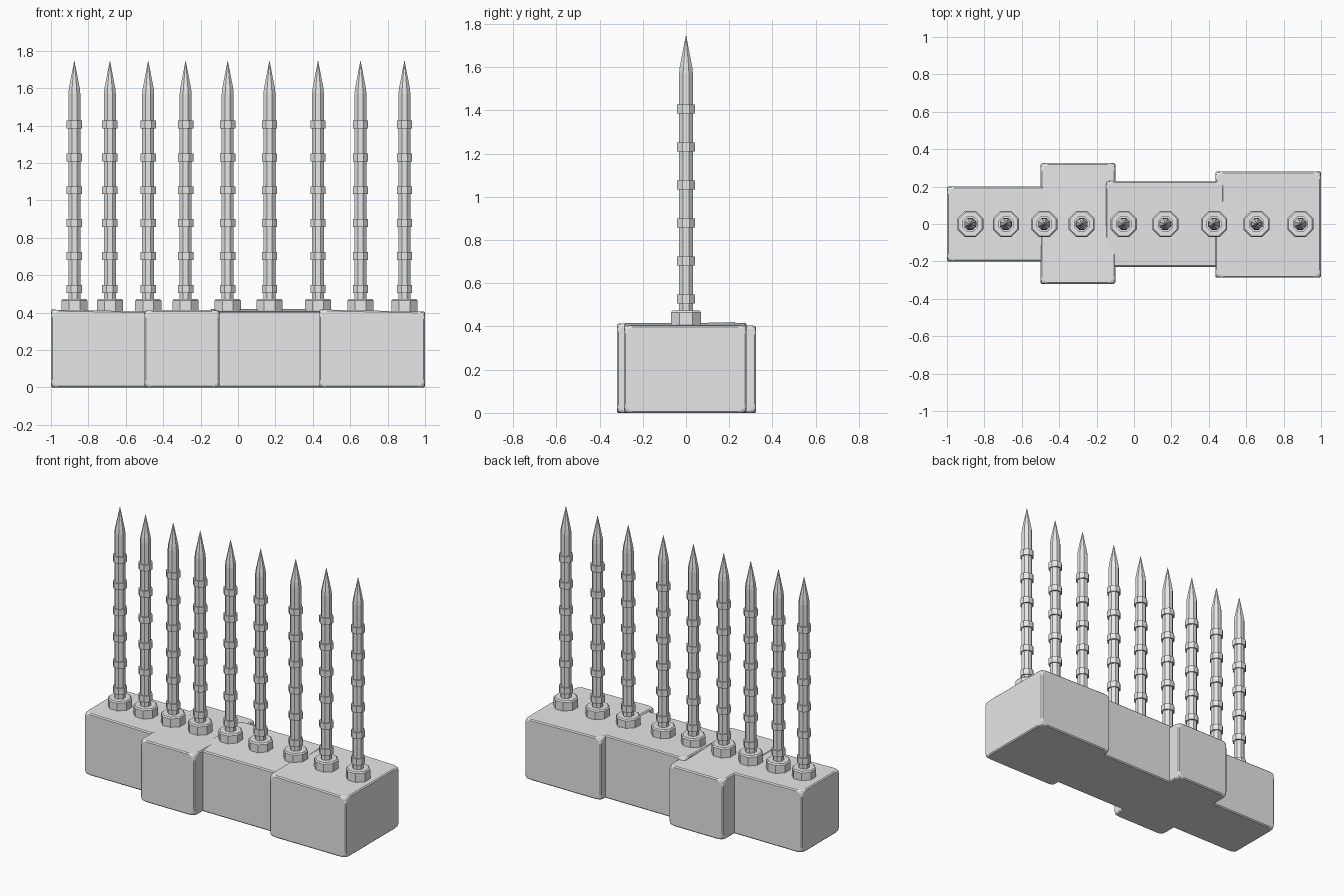
import bpy, bmesh, math

cube = bpy.data.objects.get("Cube")
if cube:
    bpy.data.objects.remove(cube, do_unlink=True)

grey = bpy.data.materials.new("plain_grey")
grey.use_nodes = True
grey.diffuse_color = (0.8, 0.8, 0.8, 1)
grey.node_tree.nodes["Principled BSDF"].inputs["Base Color"].default_value = (0.8, 0.8, 0.8, 1)


def add_object(name, bm):
    bmesh.ops.recalc_face_normals(bm, faces=bm.faces[:])
    mesh = bpy.data.meshes.new(name)
    bm.to_mesh(mesh)
    bm.free()
    mesh.materials.append(grey)
    obj = bpy.data.objects.new(name, mesh)
    bpy.context.collection.objects.link(obj)
    return obj


def stone_block(name, x0, x1, y0, y1, top, slope_x=0, slope_y=0):
    """Box with a slightly tilted top, clipped corners and narrow worn edges."""
    bm = bmesh.new()
    bmesh.ops.create_cube(bm, size=1)
    for v in bm.verts:
        sx, sy = v.co.x, v.co.y
        v.co.x = x0 if sx < 0 else x1
        v.co.y = y0 if sy < 0 else y1
        v.co.z = top + sx * slope_x + sy * slope_y if v.co.z > 0 else 0
    obj = add_object(name, bm)
    corners = obj.modifiers.new("clipped_corners", "BEVEL")
    corners.affect = "VERTICES"
    corners.width = 0.04
    corners.segments = 2
    edges = obj.modifiers.new("worn_edges", "BEVEL")
    edges.width = 0.012
    edges.segments = 1
    edges.limit_method = "ANGLE"
    edges.angle_limit = math.radians(30)


def octagon_lathe(bm, profile):
    """Eight-sided turned solid from (flat radius, height) pairs."""
    rings = []
    for flat, z in profile:
        r = flat / math.cos(math.pi / 8)
        angles = [(k + 0.5) * math.pi / 4 for k in range(8)]
        rings.append([bm.verts.new((r * math.cos(a), r * math.sin(a), z)) for a in angles])
    for low, high in zip(rings, rings[1:]):
        for k in range(8):
            n = (k + 1) % 8
            bm.faces.new((low[k], low[n], high[n], high[k]))
    bm.faces.new(rings[0][::-1])
    bm.faces.new(rings[-1])


def turned_part(name, x, profiles):
    bm = bmesh.new()
    for profile in profiles:
        octagon_lathe(bm, profile)
    add_object(name, bm).location.x = x


# Base of four stone blocks, buried ends overlapping
stone_block("right_end_block", -1, -0.45, -0.2, 0.2, 0.411, slope_x=-0.01)
stone_block("wide_block", -0.5, -0.1, -0.32, 0.325, 0.408, slope_y=-0.01)
stone_block("middle_block", -0.15, 0.48, -0.23, 0.23, 0.414, slope_y=0.014)
stone_block("left_end_block", 0.435, 1, -0.287, 0.28, 0.411, slope_x=-0.012)

# Row of spikes: nut, pointed shaft and collars
nut = [(0.07, 0.36), (0.07, 0.465), (0.063, 0.473)]
shaft = [(0.032, 0.4), (0.032, 1.57), (0.029, 1.6), (0.001, 1.745)]
collars = []
for i in range(6):
    z = 0.527 + 0.1757 * i
    collars.append([(0.041, z - 0.021), (0.041, z + 0.021)])

for i, x in enumerate((-0.875, -0.685, -0.48, -0.28, -0.055, 0.168, 0.428, 0.655, 0.89), 1):
    turned_part(f"nut_{i}", x, [nut])
    turned_part(f"spike_shaft_{i}", x, [shaft])
    turned_part(f"spike_collars_{i}", x, collars)
